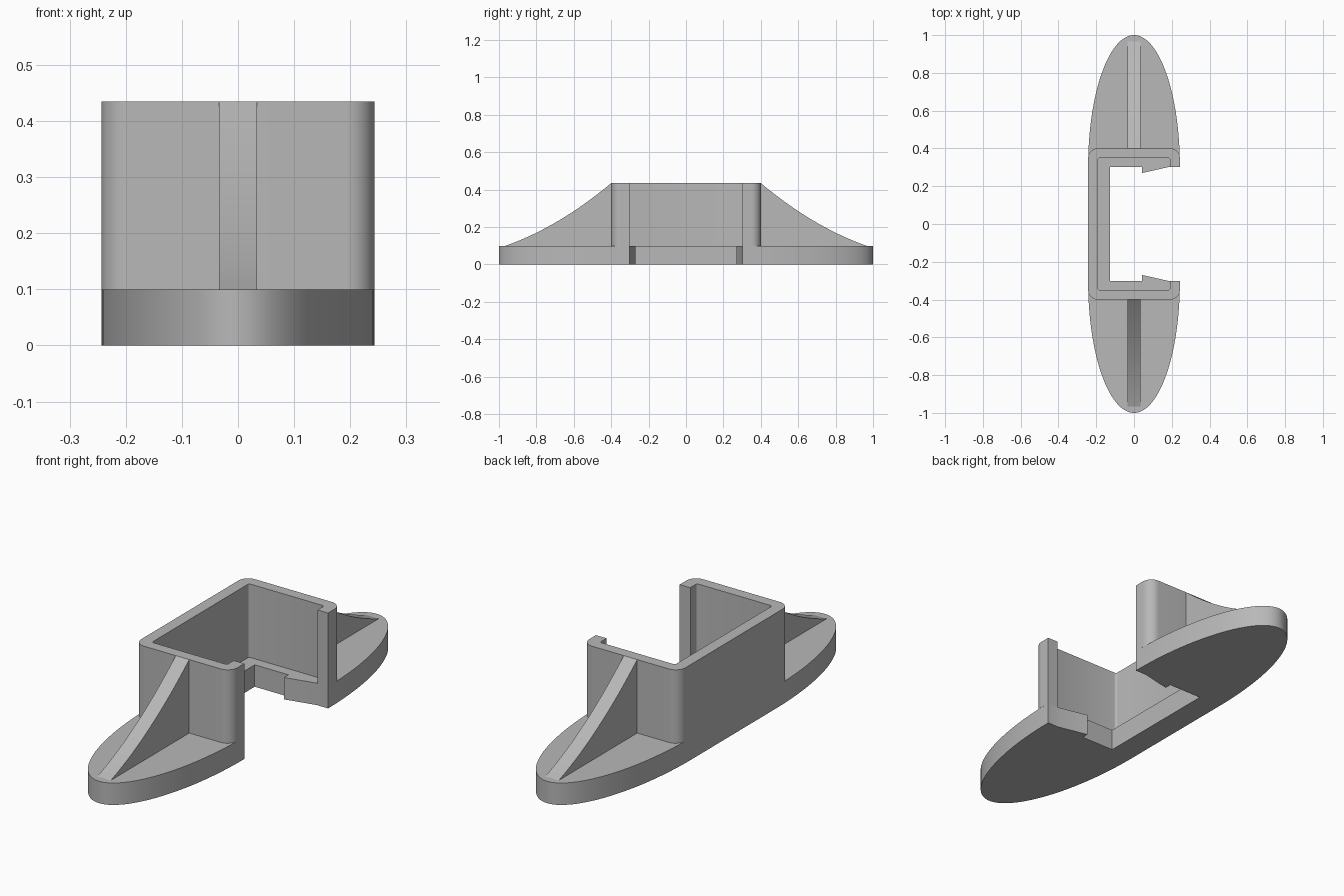
import bpy
import bmesh
from math import pi, sin, cos
from mathutils import Matrix

cube = bpy.data.objects.get("Cube")
if cube:
    bpy.data.objects.remove(cube, do_unlink=True)

W = 0.243        # half width
BASE_H = 0.1     # plate thickness
TOP = 0.435      # wall height
GAP = 0.302      # half length of the opening
OUT, INN = 0.4, 0.35   # outer and inner half length of the wall

grey = bpy.data.materials.new("plain_grey")
grey.use_nodes = True
colour = (0.48, 0.48, 0.48, 1)
grey.diffuse_color = colour
grey.node_tree.nodes["Principled BSDF"].inputs["Base Color"].default_value = colour


def prism(name, outline, depth, matrix):
    """Extrude a flat outline along its local z and place it with a matrix."""
    bm = bmesh.new()
    face = bm.faces.new([bm.verts.new((u, v, 0)) for u, v in outline])
    moved = bmesh.ops.extrude_face_region(bm, geom=[face])["geom"]
    bmesh.ops.translate(bm, vec=(0, 0, depth),
                        verts=[g for g in moved if isinstance(g, bmesh.types.BMVert)])
    bmesh.ops.transform(bm, matrix=matrix, verts=bm.verts)
    bmesh.ops.recalc_face_normals(bm, faces=bm.faces)
    mesh = bpy.data.meshes.new(name)
    bm.to_mesh(mesh)
    bm.free()
    mesh.materials.append(grey)
    obj = bpy.data.objects.new(name, mesh)
    bpy.context.collection.objects.link(obj)
    bpy.ops.object.select_all(action="DESELECT")
    obj.select_set(True)
    bpy.context.view_layer.objects.active = obj
    bpy.ops.object.shade_smooth_by_angle(angle=pi / 6)
    return obj


def arc(cx, cy, rx, ry, start, end, steps):
    return [(cx + rx * cos(start + (end - start) * i / steps),
             cy + ry * sin(start + (end - start) * i / steps)) for i in range(steps + 1)]


def mirrored(half):
    """Close an outline by mirroring it across y = 0."""
    return half + [(x, -y) for x, y in reversed(half)]


# Base plate: half ellipses at both ends, open side with snap hooks
half_base = [(-0.127, GAP), (0.043, GAP), (0.043, 0.27), (0.185, GAP)]
half_base += arc(0, GAP, W, 1 - GAP, 0, pi, 64)
prism("base_plate", mirrored(half_base), BASE_H, Matrix())

# Wall: C-shaped channel with rounded outer corners and inward lips
r, s = 0.05, 0.01
half_wall = arc(-0.19 + s, INN - s, s, s, pi, pi / 2, 4)
half_wall += arc(0.19 - s, INN - s, s, s, pi / 2, 0, 4)
half_wall += [(0.19, GAP), (W, GAP)]
half_wall += arc(W - r, OUT - r, r, r, 0, pi / 2, 12)
half_wall += arc(-W + r, OUT - r, r, r, pi / 2, pi, 12)
prism("channel_wall", mirrored(half_wall), TOP - BASE_H, Matrix.Translation((0, 0, BASE_H)))

# Ribs: concave sloping braces on both ends
foot, width, sag, steps = 0.965, 0.068, 0.034, 20
rib = [(OUT - 0.02, BASE_H), (OUT - 0.02, TOP)]
for i in range(steps + 1):
    t = i / steps
    rib.append((OUT + (foot - OUT) * t,
                TOP + (BASE_H - TOP) * t - 4 * sag * t * (1 - t)))
for name, side in (("back_rib", 1), ("front_rib", -1)):
    # local u runs outward along y, v runs up, depth runs across x
    place = Matrix(((0, 0, 1, -width / 2), (side, 0, 0, 0), (0, 1, 0, 0), (0, 0, 0, 1)))
    prism(name, rib, width, place)
